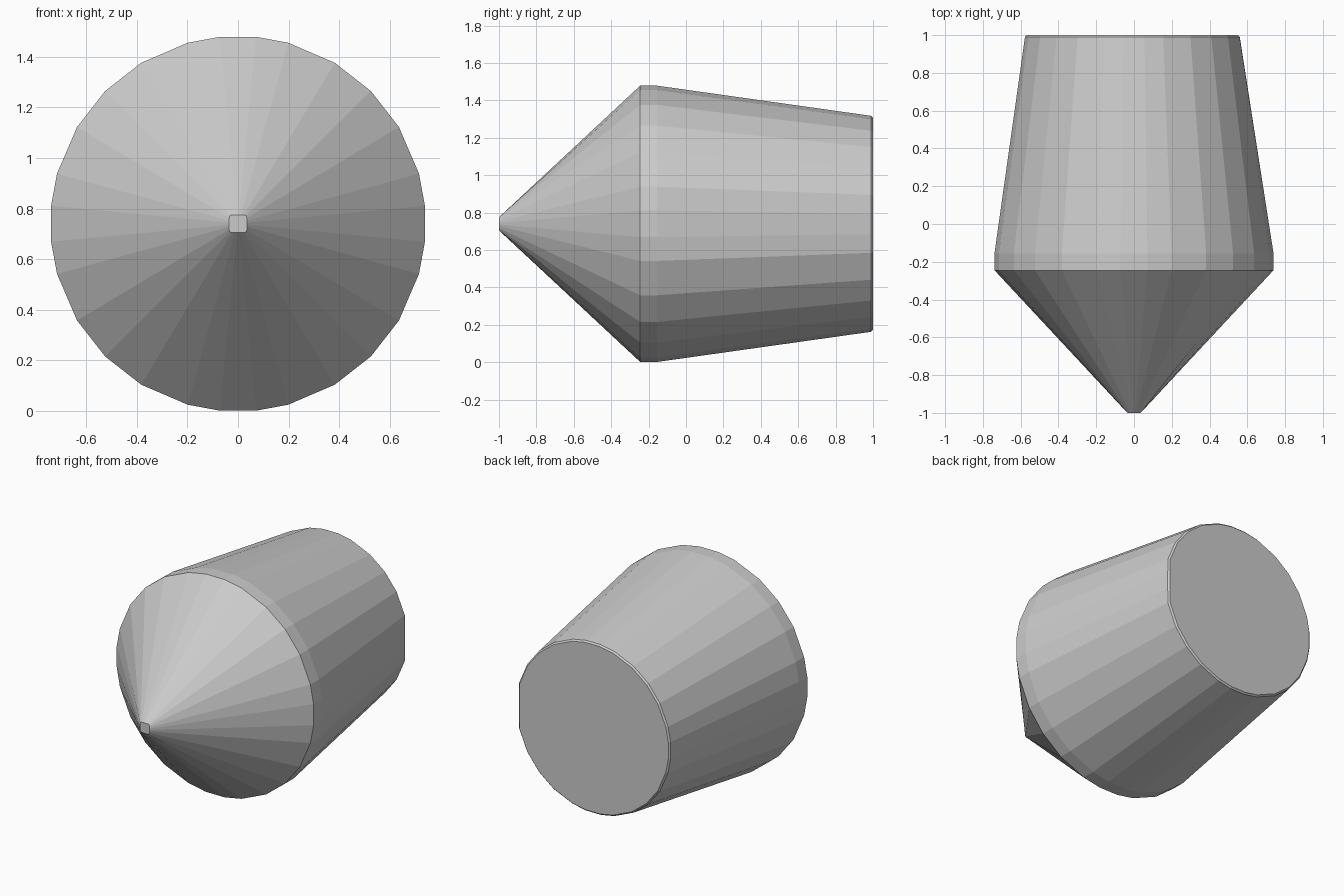
import bpy, bmesh, math

cube = bpy.data.objects.get("Cube")
if cube:
    bpy.data.objects.remove(cube, do_unlink=True)

# Plain grey finish
grey = bpy.data.materials.new("plain_grey")
grey.use_nodes = True
colour = (0.6, 0.6, 0.6, 1)
grey.diffuse_color = colour
grey.node_tree.nodes["Principled BSDF"].inputs["Base Color"].default_value = colour

CENTRE_Z = 0.74
# Uneven facet spacing, repeated in every quadrant
QUADRANT = (5.5, 15.5, 31, 45, 59, 74.5, 84.5)
angles = [math.radians(q * 90 + a) for q in range(4) for a in QUADRANT]

# Rings from nose to back: y, radius, flat limits for -x, +x and z
RINGS = [
    (-1.0, 0.045, 0.035, 0.035, 0.035),
    (-0.245, 0.742, 1, 1, 1),
    (-0.155, 0.742, 1, 1, 1),
    (0.99, 0.58, 1, 0.56, 1),
    (1.0, 0.57, 1, 0.55, 1),
]


def clamp(value, low, high):
    return max(low, min(high, value))


# Pointed nose, narrow rim and tapered body as one closed solid
bm = bmesh.new()
rings = []
for y, radius, left, right, tall in RINGS:
    rings.append([bm.verts.new((clamp(radius * math.cos(a), -left, right), y,
                                CENTRE_Z + clamp(radius * math.sin(a), -tall, tall)))
                  for a in angles])
for near, far in zip(rings, rings[1:]):
    for i in range(len(angles)):
        j = (i + 1) % len(angles)
        bm.faces.new((near[i], near[j], far[j], far[i]))

# Flat nose tip and back cap
bm.faces.new(rings[0])
bm.faces.new(rings[-1])
bmesh.ops.remove_doubles(bm, verts=bm.verts[:], dist=0.0001)
bmesh.ops.recalc_face_normals(bm, faces=bm.faces[:])

mesh = bpy.data.meshes.new("pointed_body")
bm.to_mesh(mesh)
bm.free()
mesh.materials.append(grey)
body = bpy.data.objects.new("pointed_body", mesh)
bpy.context.collection.objects.link(body)
